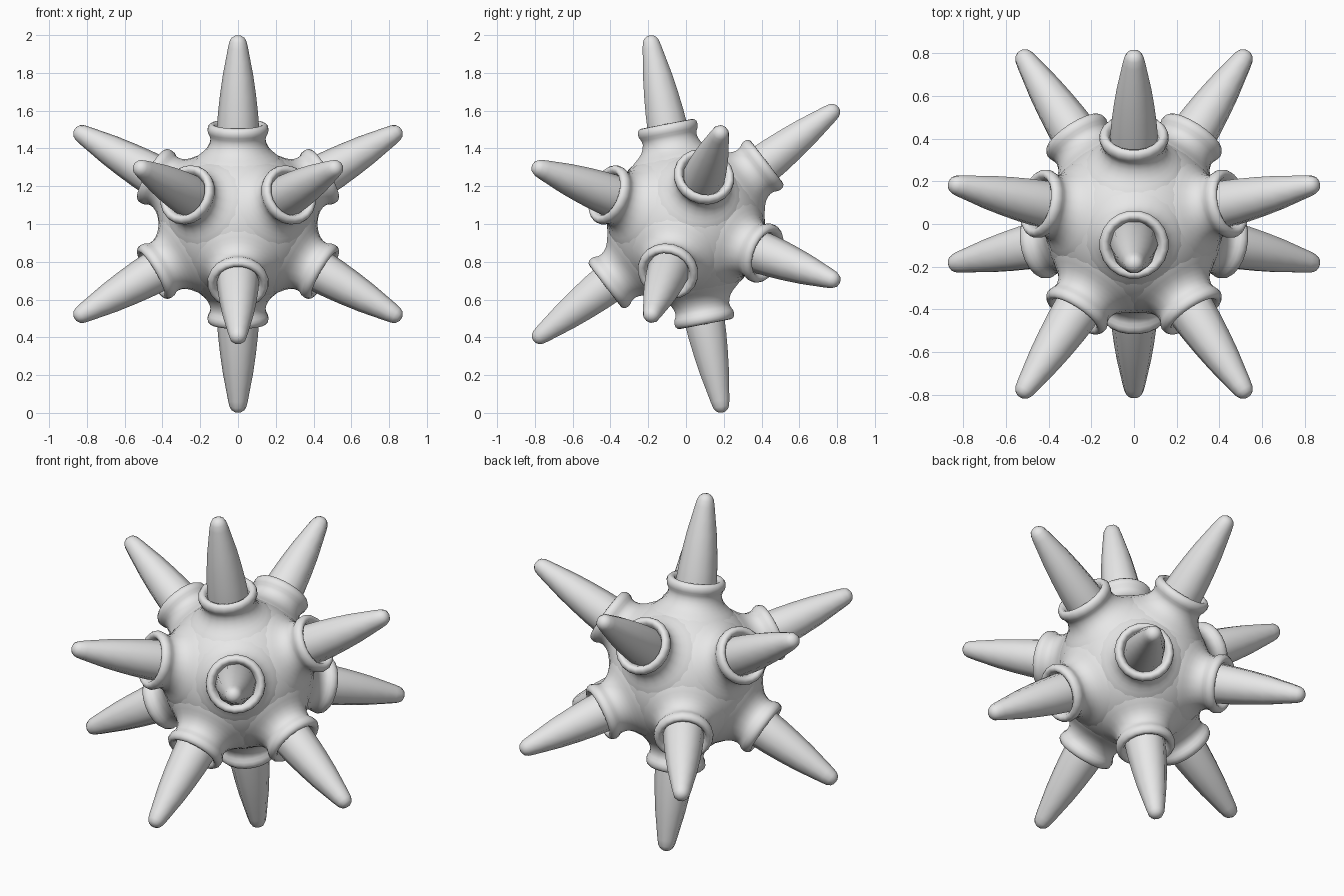
import bpy, bmesh, math
from mathutils import Vector, Matrix

old = bpy.data.objects.get("Cube")
if old:
    bpy.data.objects.remove(old, do_unlink=True)

# One plain grey for the whole model
grey = bpy.data.materials.new("light grey")
grey.use_nodes = True
grey.diffuse_color = (0.8, 0.8, 0.8, 1)
grey.node_tree.nodes["Principled BSDF"].inputs["Base Color"].default_value = (0.8, 0.8, 0.8, 1)

CENTRE = Vector((0, 0, 1))


def finish(bm, name):
    bmesh.ops.remove_doubles(bm, verts=bm.verts, dist=0.0005)
    bmesh.ops.recalc_face_normals(bm, faces=bm.faces)
    for face in bm.faces:
        face.smooth = True
    mesh = bpy.data.meshes.new(name)
    bm.to_mesh(mesh)
    bm.free()
    mesh.materials.append(grey)
    return mesh


def place(mesh, name, matrix):
    obj = bpy.data.objects.new(name, mesh)
    obj.matrix_world = matrix
    bpy.context.collection.objects.link(obj)


def revolve(name, profile, sides):
    """Turn (radius, height) points around the z axis."""
    bm = bmesh.new()
    rings = []
    for r, h in profile:
        angles = [(i + 0.5) * math.tau / sides for i in range(sides)]
        rings.append([bm.verts.new((r * math.cos(a), r * math.sin(a), h)) for a in angles])
    for low, high in zip(rings, rings[1:]):
        for i in range(sides):
            k = (i + 1) % sides
            bm.faces.new((low[i], low[k], high[k], high[i]))
    return finish(bm, name)


# Round core
bm = bmesh.new()
bmesh.ops.create_icosphere(bm, subdivisions=5, radius=0.418)
place(finish(bm, "core"), "core", Matrix.Translation(CENTRE))

# Socket flares out of the core, narrows to a neck and ends in a rolled lip
collar = revolve("collar", [
    (0.232, 0.345), (0.217, 0.360), (0.200, 0.374), (0.180, 0.391),
    (0.163, 0.411), (0.152, 0.433), (0.147, 0.455), (0.150, 0.475),
    (0.159, 0.491), (0.163, 0.508), (0.160, 0.525), (0.150, 0.537),
    (0.137, 0.540), (0.124, 0.533), (0.116, 0.518), (0.105, 0.495)], 20)

# Tapered spike with a rounded tip
spike = revolve("spike", [
    (0.114, 0.40), (0.113, 0.50), (0.106, 0.60), (0.095, 0.70),
    (0.081, 0.80), (0.066, 0.88), (0.053, 0.95), (0.045, 0.985),
    (0.034, 1.004), (0.018, 1.014), (0, 1.017)], 10)

# Twelve evenly spread directions, the corners of a tilted icosahedron
phi = (1 + math.sqrt(5)) / 2
tilt = Matrix.Rotation(math.radians(-20.8), 3, 'X')
directions = []
for a in (-1, 1):
    for b in (-phi, phi):
        for corner in ((0, a, b), (a, b, 0), (b, 0, a)):
            directions.append((tilt @ Vector(corner)).normalized())

for n, axis in enumerate(directions, 1):
    # Spin each spike so that its flats face its neighbours
    near = max((d for d in directions if d.dot(axis) < 0.9), key=axis.dot)
    side = (near - axis * near.dot(axis)).normalized()
    turn = Matrix((side, axis.cross(side), axis)).transposed().to_4x4()
    matrix = Matrix.Translation(CENTRE) @ turn
    place(collar, f"collar_{n}", matrix)
    place(spike, f"spike_{n}", matrix)
